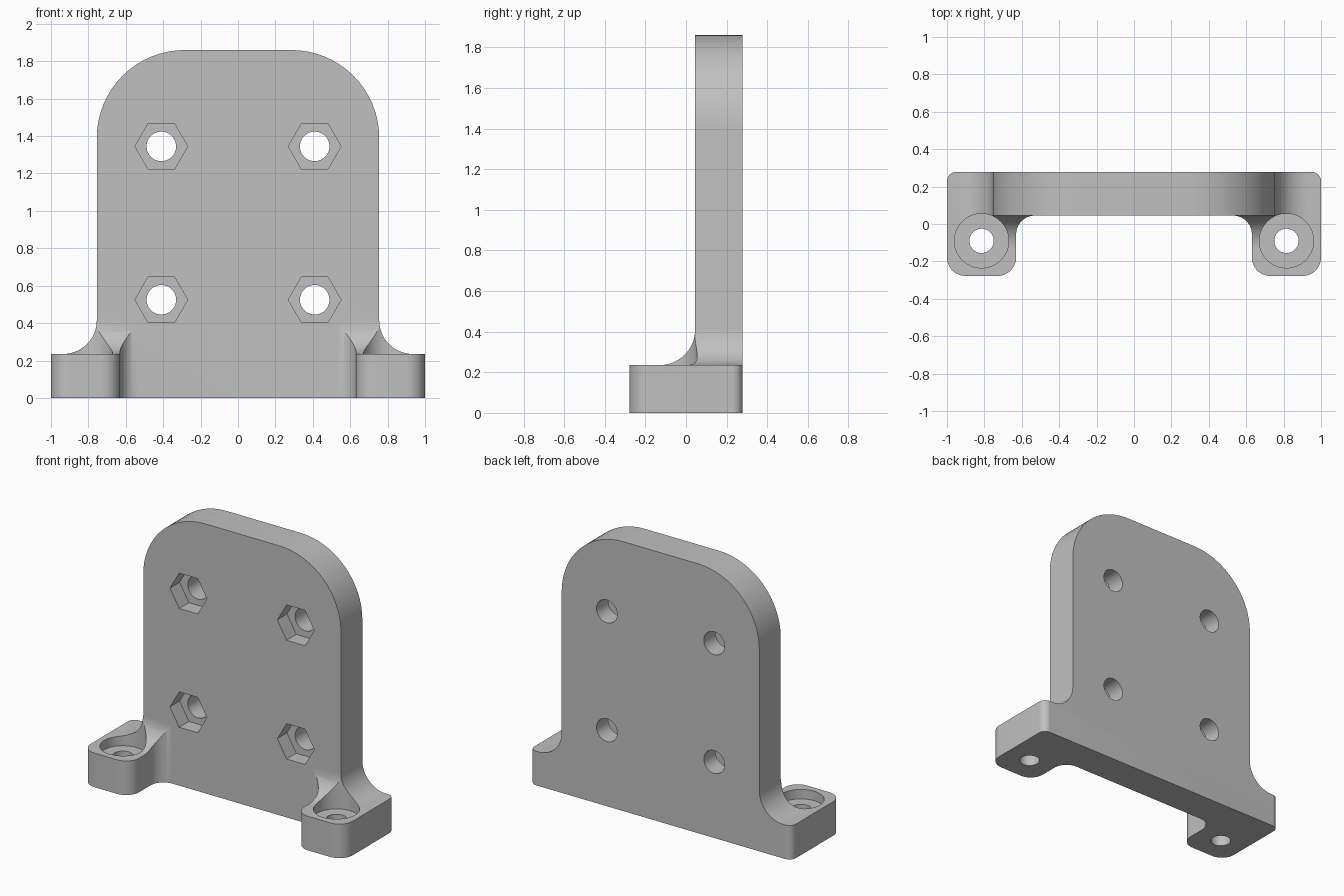
import bpy
import bmesh
from math import cos, sin, pi, radians
from mathutils import Vector

cube = bpy.data.objects.get("Cube")
if cube:
    bpy.data.objects.remove(cube, do_unlink=True)

grey = bpy.data.materials.new("light grey")
grey.use_nodes = True
colour = (0.53, 0.53, 0.53, 1)
grey.diffuse_color = colour
grey.node_tree.nodes["Principled BSDF"].inputs["Base Color"].default_value = colour

# How a flat outline (a, b) and a depth h map to space
PLAN = lambda a, b, h: (a, b, h)
FRONT = lambda a, b, h: (a, h, b)
SIDE = lambda a, b, h: (h, a, b)


def rounded(corners, steps=16):
    """Outline from right-angled corners (a, b, radius)."""
    points = []
    for i, (a, b, r) in enumerate(corners):
        p = Vector((a, b))
        if r == 0:
            points.append(p)
            continue
        u = (Vector(corners[i - 1][:2]) - p).normalized()
        v = (Vector(corners[(i + 1) % len(corners)][:2]) - p).normalized()
        centre = p + (u + v) * r
        for k in range(steps + 1):
            t = k / steps * pi / 2
            points.append(centre - (v * cos(t) + u * sin(t)) * r)
    return points


def mirrored(half):
    return half + [(-a, b, r) for a, b, r in reversed(half)]


def ring(a, b, radius, sides):
    return [(a + radius * cos(2 * pi * k / sides), b + radius * sin(2 * pi * k / sides))
            for k in range(sides)]


def prism(name, outline, mapping, low, high):
    bm = bmesh.new()
    bottom = [bm.verts.new(mapping(a, b, low)) for a, b in outline]
    top = [bm.verts.new(mapping(a, b, high)) for a, b in outline]
    bm.faces.new(bottom)
    bm.faces.new(top)
    n = len(bottom)
    for i in range(n):
        j = (i + 1) % n
        bm.faces.new((bottom[i], bottom[j], top[j], top[i]))
    bmesh.ops.recalc_face_normals(bm, faces=bm.faces)
    mesh = bpy.data.meshes.new(name)
    bm.to_mesh(mesh)
    bm.free()
    mesh.materials.append(grey)
    obj = bpy.data.objects.new(name, mesh)
    bpy.context.collection.objects.link(obj)
    return obj


def combine(target, tool, operation):
    mod = target.modifiers.new(operation, "BOOLEAN")
    mod.operation = operation
    mod.solver = "EXACT"
    mod.object = tool
    bpy.ops.object.select_all(action="DESELECT")
    bpy.context.view_layer.objects.active = target
    target.select_set(True)
    bpy.ops.object.modifier_apply(modifier=mod.name)
    bpy.data.objects.remove(tool, do_unlink=True)


BACK, FACE, FOOT = 0.278, 0.045, 0.235

# Footprint: wall with two feet reaching forward
plan = mirrored([(0.63, FACE, 0.1), (0.63, -BACK, 0.1), (1, -BACK, 0.1), (1, BACK, 0.05)])
bracket = prism("mounting_bracket", rounded(plan), PLAN, -0.1, 2.1)

# Front silhouette: round-topped wall flaring into the feet
silhouette = mirrored([(1.2, 0, 0), (1.2, FOOT, 0), (0.755, FOOT, 0.18), (0.755, 1.86, 0.47)])
combine(bracket, prism("silhouette", rounded(silhouette), FRONT, -0.6, 0.6), "INTERSECT")

# Side profile: filleted step from the feet up to the wall
profile = [(-0.5, -0.2, 0), (0.5, -0.2, 0), (0.5, 2.2, 0),
           (FACE, 2.2, 0), (FACE, FOOT, 0.175), (-0.5, FOOT, 0)]
combine(bracket, prism("side_profile", rounded(profile), SIDE, -1.5, 1.5), "INTERSECT")

for x in (-1, 1):
    # Counterbored screw holes in the feet
    for radius, low in ((0.145, 0.17), (0.065, -0.2)):
        combine(bracket, prism("foot_bore", ring(x * 0.815, -0.09, radius, 64), PLAN, low, 0.8),
                "DIFFERENCE")
    # Through holes with hexagonal nut pockets in the wall
    for z in (0.525, 1.345):
        combine(bracket, prism("nut_pocket", ring(x * 0.41, z, 0.141, 6), FRONT, -0.3, FACE + 0.105),
                "DIFFERENCE")
        combine(bracket, prism("bolt_hole", ring(x * 0.41, z, 0.079, 48), FRONT, -0.3, 0.5),
                "DIFFERENCE")

bpy.ops.object.shade_smooth_by_angle(angle=radians(25))
